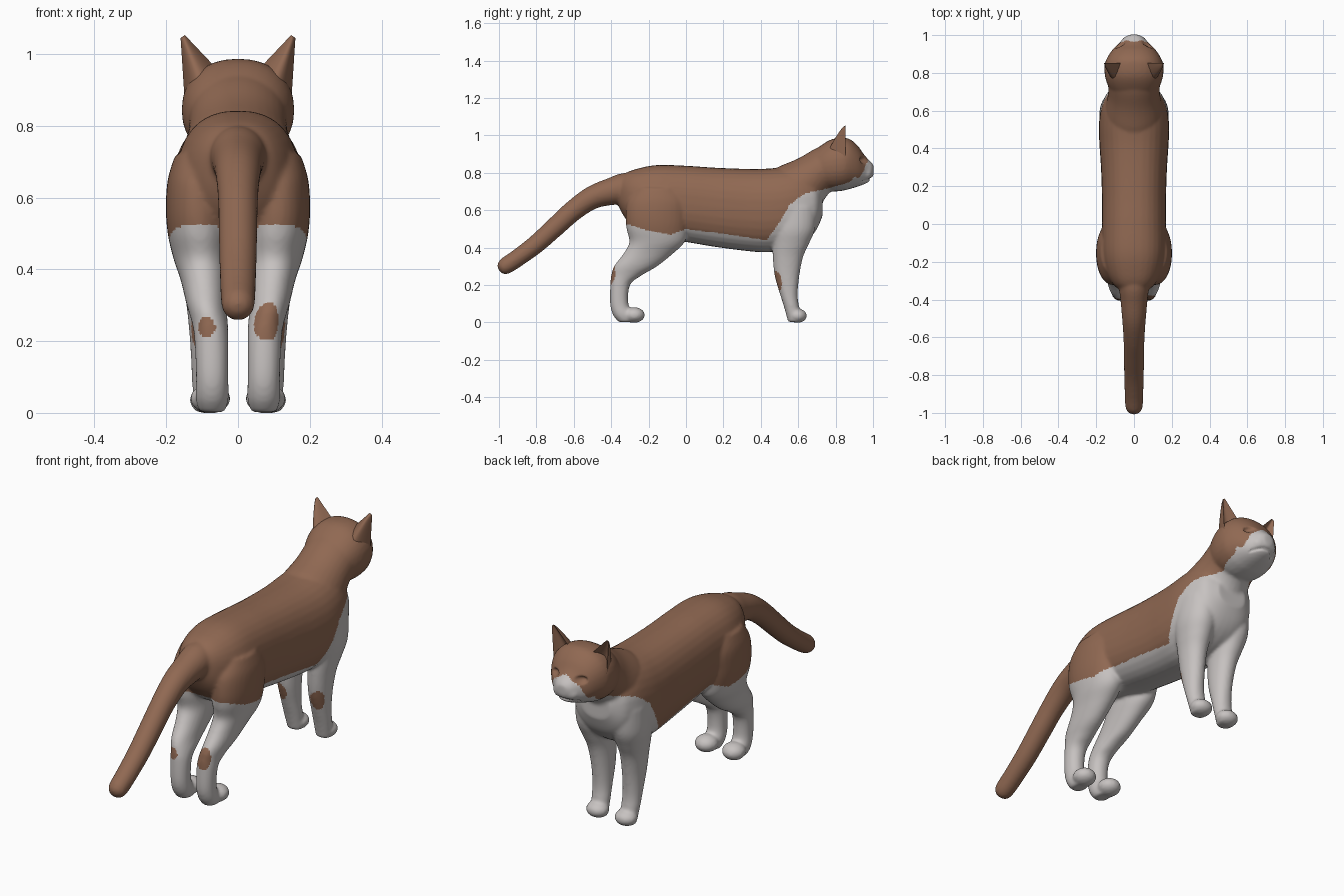
import bpy, bmesh, math
from mathutils import Vector

if "Cube" in bpy.data.objects:
    bpy.data.objects.remove(bpy.data.objects["Cube"])

SEG = 32


def material(name, rgb):
    m = bpy.data.materials.new(name)
    m.diffuse_color = (*rgb, 1)
    m.use_nodes = True
    m.node_tree.nodes["Principled BSDF"].inputs["Base Color"].default_value = m.diffuse_color
    return m


BROWN = material("brown_fur", (0.28, 0.14, 0.085))
WHITE = material("white_fur", (0.57, 0.54, 0.53))


def dense(rows, n=5):
    """Catmull-Rom interpolation between rows of numbers."""
    out = []
    for i in range(len(rows) - 1):
        a, b, c, d = (rows[min(max(i + k, 0), len(rows) - 1)] for k in (-1, 0, 1, 2))
        for j in range(n):
            t = j / n
            out.append([0.5 * (2 * q + (r - p) * t + (2 * p - 5 * q + 4 * r - s) * t * t
                               + (3 * q - p - 3 * r + s) * t ** 3)
                        for p, q, r, s in zip(a, b, c, d)])
    return out + [list(rows[-1])]


def ring(center, u, v, n=2.0):
    """Superellipse around center, spanned by u and v."""
    pts = []
    for k in range(SEG):
        a = 2 * math.pi * k / SEG
        c, s = math.cos(a), math.sin(a)
        pts.append(Vector(center) + Vector(u) * math.copysign(abs(c) ** (2 / n), c)
                   + Vector(v) * math.copysign(abs(s) ** (2 / n), s))
    return pts


def loft(bm, rings):
    """Closed skin through the rings."""
    vs = [[bm.verts.new(p) for p in r] for r in rings]
    m = len(vs[0])
    faces = [bm.faces.new((a[k], a[(k + 1) % m], b[(k + 1) % m], b[k]))
             for a, b in zip(vs, vs[1:]) for k in range(m)]
    faces += [bm.faces.new(vs[0][::-1]), bm.faces.new(vs[-1])]
    bmesh.ops.recalc_face_normals(bm, faces=faces)


def length_loft(bm, rows, n):
    """Rows along y: y, bottom z, top z, half width."""
    loft(bm, [ring((0, y, (lo + hi) / 2), (w, 0, 0), (0, 0, (hi - lo) / 2), n)
              for y, lo, hi, w in dense(rows)])


def limb(bm, rows, side):
    """Rows down z: z, centre y, centre x, y radius, x radius."""
    loft(bm, [ring((side * x, y, z), (rx, 0, 0), (0, ry, 0), 2.1)
              for z, y, x, ry, rx in dense(rows)])


def tube(bm, rows):
    """Rows on a path in the middle plane: y, z, x radius, cross radius."""
    pts = dense(rows)
    rings = []
    for i, (y, z, rx, r) in enumerate(pts):
        a, b = pts[max(i - 1, 0)], pts[min(i + 1, len(pts) - 1)]
        t = Vector((0, b[0] - a[0], b[1] - a[1])).normalized()
        rings.append(ring((0, y, z), (rx, 0, 0), (0, -t.z * r, t.y * r)))
    loft(bm, rings)


def ball(bm, center, radii):
    res = bmesh.ops.create_uvsphere(bm, u_segments=24, v_segments=16, radius=1)
    for v in res["verts"]:
        v.co = Vector(center) + Vector(v.co[i] * radii[i] for i in range(3))


def add_object(name, bm, mats):
    me = bpy.data.meshes.new(name)
    bm.to_mesh(me)
    bm.free()
    for m in mats:
        me.materials.append(m)
    ob = bpy.data.objects.new(name, me)
    bpy.context.collection.objects.link(ob)
    bpy.context.view_layer.objects.active = ob
    return ob


bm = bmesh.new()

# torso
length_loft(bm, [(-.36, .62, .76, .06), (-.32, .55, .80, .11), (-.25, .48, .825, .15),
                 (-.15, .45, .842, .17), (0, .43, .838, .17), (.15, .405, .828, .17),
                 (.3, .385, .822, .175), (.42, .375, .822, .183), (.52, .385, .83, .186),
                 (.6, .41, .835, .177), (.66, .45, .81, .16), (.70, .50, .77, .135),
                 (.73, .57, .70, .08)], 2.35)

# neck
tube(bm, [(.5, .64, .16, .17), (.6, .715, .155, .155), (.68, .78, .138, .125),
          (.76, .835, .135, .115), (.82, .86, .12, .10)])

# head and muzzle
length_loft(bm, [(.66, .76, .89, .09), (.72, .715, .945, .132), (.78, .70, .98, .153),
                 (.84, .705, .987, .156), (.88, .715, .978, .142), (.92, .727, .943, .116),
                 (.95, .738, .90, .086), (.975, .75, .872, .06), (.992, .77, .855, .045),
                 (1.003, .79, .84, .022)], 2.2)
for s in (-1, 1):
    ball(bm, (s * .03, .955, .797), (.04, .042, .036))

# tail
tube(bm, [(-.22, .72, .07, .07), (-.32, .715, .08, .085), (-.4, .70, .072, .073),
          (-.5, .668, .063, .062), (-.6, .60, .056, .056), (-.7, .51, .054, .053),
          (-.8, .42, .052, .05), (-.9, .345, .049, .047), (-.965, .303, .046, .045),
          (-.992, .292, .034, .033), (-1.004, .287, .012, .012)])

# legs and paws
HIND = [(.72, -.15, .10, .12, .075), (.65, -.15, .108, .163, .088),
        (.57, -.155, .111, .168, .09), (.5, -.155, .108, .163, .088),
        (.43, -.155, .102, .148, .078), (.37, -.2, .095, .133, .065),
        (.3, -.27, .088, .115, .055), (.25, -.32, .078, .08, .05),
        (.2, -.352, .074, .053, .047), (.1, -.357, .072, .049, .045),
        (.04, -.335, .072, .055, .046), (.002, -.32, .072, .04, .035)]
FORE = [(.62, .58, .10, .12, .08), (.5, .575, .10, .115, .083),
        (.42, .56, .097, .097, .07), (.35, .545, .092, .081, .059),
        (.25, .54, .087, .066, .051), (.15, .55, .085, .047, .046),
        (.08, .565, .083, .04, .045), (.002, .582, .08, .036, .04)]
for s in (-1, 1):
    limb(bm, HIND, s)
    ball(bm, (s * .077, -.277, .04), (.056, .057, .042))
    limb(bm, FORE, s)
    ball(bm, (s * .08, .597, .036), (.056, .05, .038))

# fuse the parts into one smooth skin
body = add_object("cat_body", bm, [BROWN, WHITE])
rem = body.modifiers.new("fuse", "REMESH")
rem.mode = "VOXEL"
rem.voxel_size = 0.008
smo = body.modifiers.new("soften", "SMOOTH")
smo.factor = 0.5
smo.iterations = 7
for name in ("fuse", "soften"):
    bpy.ops.object.modifier_apply(modifier=name)

# eye sockets and mouth crease
for v in body.data.vertices:
    x, y, z = v.co
    if y > .88:
        e = Vector(((abs(x) - .07) / .032, (y - .945) / .04, (z - .866) / .02)).length
        if e < 1:
            v.co.y -= .022 * (1 - e * e)
        m = abs(z - (.768 - .25 * max(abs(x) - .02, 0)))
        if y > .925 and m < .009 and abs(x) < .065:
            v.co.y -= .012 * (1 - m / .009)

# coat: white below this line (y, z), brown above, with brown spots on the legs
LINE = [(-.42, .57), (-.33, .53), (-.2, .49), (-.08, .47), (0, .5), (.2, .475), (.43, .44),
        (.49, .52), (.555, .63), (.635, .69), (.77, .72), (.875, .75), (.93, .81),
        (.96, .885), (1.1, .91)]
SPOTS = [((-.088, -.40, .24), (.025, .04, .028)), ((.08, -.40, .26), (.04, .04, .058)),
         ((-.115, .48, .215), (.05, .034, .055)), ((.115, .48, .215), (.05, .034, .058))]


def is_white(p):
    if p.y < LINE[0][0]:
        return False
    for c, r in SPOTS:
        if sum(((p[i] - c[i]) / r[i]) ** 2 for i in range(3)) < 1:
            return False
    for (y0, z0), (y1, z1) in zip(LINE, LINE[1:]):
        if p.y <= y1:
            limit = z0 + (z1 - z0) * (p.y - y0) / (y1 - y0)
            break
    blend = min(max((p.y - .9) / .05, 0), 1)
    return p.z < limit - .6 * abs(p.x) * blend


for f in body.data.polygons:
    f.material_index = int(is_white(f.center))
    f.use_smooth = True

# ears: cupped shells open to the front
for s, name in ((-1, "left_ear"), (1, "right_ear")):
    bm = bmesh.new()
    rings = []
    for j in range(13):
        t = j / 12
        outer = Vector((.148 + .012 * t, .852, .86 + .185 * t))
        inner = Vector((.055 + .093 * t, .852, .955 + .098 * t))
        depth = .09 * (1 - t) ** .8 + .006
        pts = []
        for k in range(12):
            a = k / 12
            pts.append(outer.lerp(inner, a) - Vector((0, depth * math.sin(math.pi * a) ** .8, 0)))
        for k in range(12):
            a = k / 12
            pts.append(inner.lerp(outer, a) - Vector((0, .5 * depth * math.sin(math.pi * a), 0)))
        rings.append([Vector((s * p.x, p.y, p.z)) for p in pts])
    loft(bm, rings)
    ear = add_object(name, bm, [BROWN])
    bpy.ops.object.select_all(action="DESELECT")
    ear.select_set(True)
    bpy.ops.object.shade_smooth_by_angle(angle=math.radians(50))
